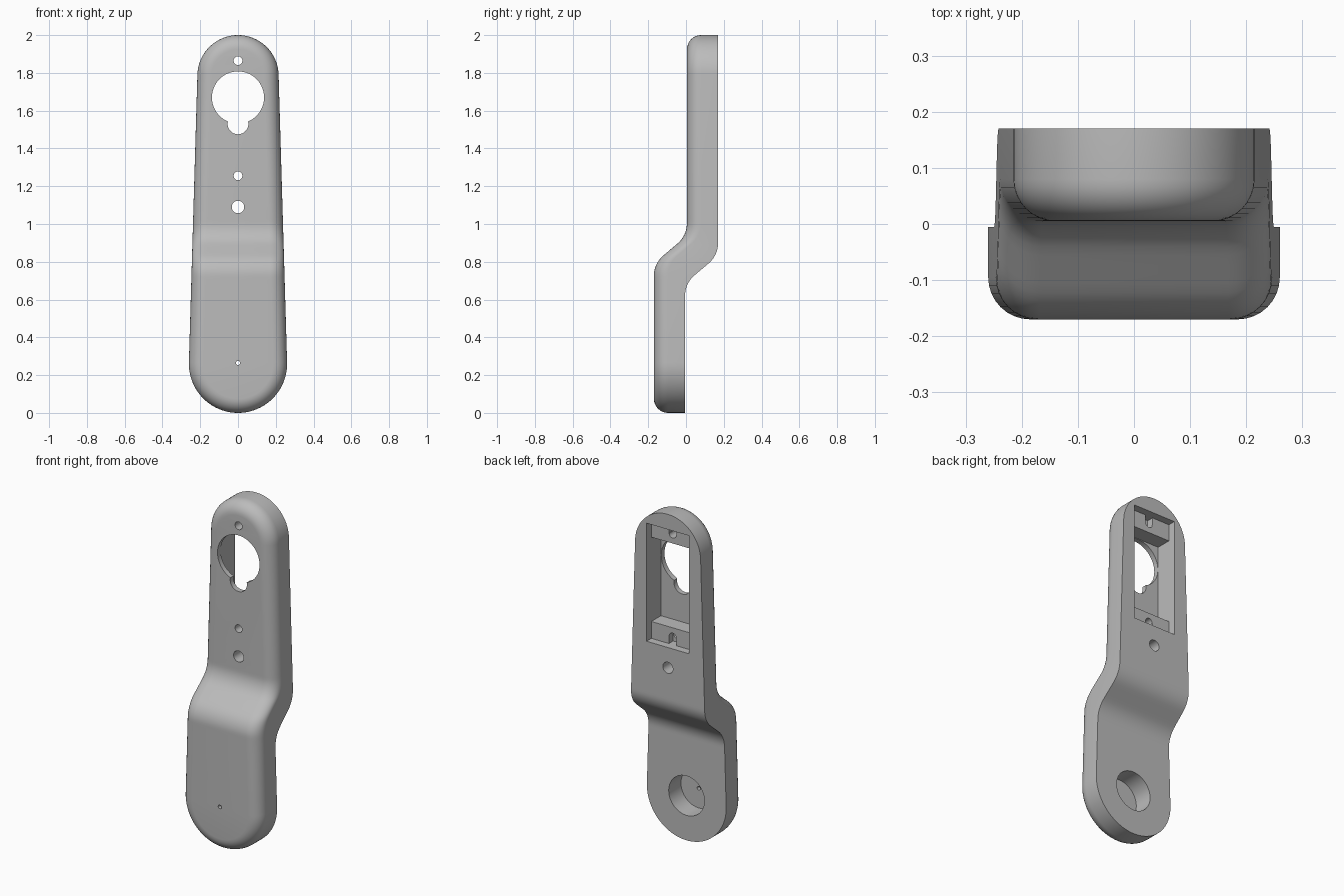
import bpy, bmesh, math

if "Cube" in bpy.data.objects:
    bpy.data.objects.remove(bpy.data.objects["Cube"])

grey = bpy.data.materials.new("mid grey")
grey.use_nodes = True
grey.diffuse_color = (0.5, 0.5, 0.5, 1)
grey.node_tree.nodes["Principled BSDF"].inputs["Base Color"].default_value = (0.5, 0.5, 0.5, 1)

LOW_Z, LOW_R = 0.26, 0.26        # round lower end
TOP_Z, TOP_R = 1.785, 0.215      # round upper end
ROUND = 0.075                    # rounding of the front edge
FRONT, BACK, STEP = -0.17, -0.005, 0.175


def make_object(name, bm):
    bmesh.ops.remove_doubles(bm, verts=bm.verts, dist=1e-5)
    bmesh.ops.recalc_face_normals(bm, faces=bm.faces)
    mesh = bpy.data.meshes.new(name)
    bm.to_mesh(mesh)
    bm.free()
    mesh.materials.append(grey)
    obj = bpy.data.objects.new(name, mesh)
    bpy.context.collection.objects.link(obj)
    return obj


def bend(z, start):
    """Sideways shift of the S bend: arc, sloped line, arc."""
    angle, radius, line = math.radians(50), 0.1425, 0.0957
    arc = radius * math.sin(angle)
    total = 2 * arc + line * math.cos(angle)
    h = z - start
    if h <= 0:
        return 0
    if h >= total:
        return STEP
    if h < arc:
        return radius - math.sqrt(radius ** 2 - h ** 2)
    if h > total - arc:
        return STEP - radius + math.sqrt(radius ** 2 - (total - h) ** 2)
    return STEP / 2 + (h - total / 2) * math.tan(angle)


# Outline samples: arc centre, arc radius, normal angle
tilt = math.asin((LOW_R - TOP_R) / (TOP_Z - LOW_Z))
N = 20
samples = [(LOW_Z, LOW_R, -math.pi / 2 + (tilt + math.pi / 2) * i / N) for i in range(N + 1)]
for i in range(35):
    z = 0.56 + 0.014 * i
    samples.append((z, LOW_R + (TOP_R - LOW_R) * (z - LOW_Z) / (TOP_Z - LOW_Z), tilt))
samples += [(TOP_Z, TOP_R, tilt + (math.pi / 2 - tilt) * i / N) for i in range(N + 1)]


def ring(bm, inset, base, start, lift):
    sides = []
    for s in (1, -1):
        row = []
        for c, r, a in samples:
            z = c + (r - inset) * math.sin(a)
            x = max(0, (r - inset) * math.cos(a))
            row.append(bm.verts.new((s * x, base + bend(z, start) + lift, z)))
        sides.append(row)
    return sides


# Arm body: back ring, then rings rolling over the front edge
bm = bmesh.new()
rings = [ring(bm, 0, BACK, 0.62, 0)]
for k in range(9):
    a = math.pi / 2 * k / 8
    rings.append(ring(bm, ROUND * (1 - math.cos(a)), FRONT, 0.725, ROUND * (1 - math.sin(a))))
for i in range(len(samples) - 1):
    for p, q in zip(rings, rings[1:]):
        for s in (0, 1):
            bm.faces.new((p[s][i], p[s][i + 1], q[s][i + 1], q[s][i]))
    for p in (rings[0], rings[-1]):
        bm.faces.new((p[0][i], p[0][i + 1], p[1][i + 1], p[1][i]))
arm = make_object("bent_arm", bm)


def prism(points, offset):
    bm = bmesh.new()
    face = bm.faces.new([bm.verts.new(p) for p in points])
    out = bmesh.ops.extrude_face_region(bm, geom=[face])
    moved = [v for v in out["geom"] if isinstance(v, bmesh.types.BMVert)]
    bmesh.ops.translate(bm, verts=moved, vec=offset)
    return bm


def cut(name, bm):
    cutter = make_object(name, bm)
    cutter.hide_render = True
    mod = arm.modifiers.new(name, "BOOLEAN")
    mod.operation, mod.solver, mod.object = "DIFFERENCE", "EXACT", cutter
    bpy.ops.object.modifier_apply(modifier=name)
    bpy.data.objects.remove(cutter)


def bore(name, z, r, y0, y1, sides=32):
    pts = [(r * math.cos(2 * math.pi * i / sides), y0, z + r * math.sin(2 * math.pi * i / sides))
           for i in range(sides)]
    cut(name, prism(pts, (0, y1 - y0, 0)))


bpy.ops.object.select_all(action="DESELECT")
bpy.context.view_layer.objects.active = arm
arm.select_set(True)

# Stepped pocket in the back with a ledge at each end
low, high, ledge, floor, shelf = 1.21, 1.91, 0.1, 0.035, 0.125
profile = [(0.3, low), (shelf, low), (shelf, low + ledge), (floor, low + ledge),
           (floor, high - ledge), (shelf, high - ledge), (shelf, high), (0.3, high)]
cut("pocket", prism([(-0.14, y, z) for y, z in profile], (0.28, 0, 0)))

# Small grooves from each ledge hole to the pocket end
for name, z0, z1 in (("lower_groove", low, 1.255), ("upper_groove", 1.865, high)):
    cut(name, prism([(-0.025, 0.085, z0), (0.025, 0.085, z0), (0.025, 0.085, z1), (-0.025, 0.085, z1)],
                    (0, 0.1, 0)))

# Keyhole opening, through holes and round recess
bore("keyhole", 1.67, 0.138, -0.1, 0.1, 64)
bore("keyhole_notch", 1.53, 0.055, -0.1, 0.1)
bore("upper_screw_hole", 1.865, 0.023, -0.3, 0.3)
bore("lower_screw_hole", 1.255, 0.023, -0.3, 0.3)
bore("middle_hole", 1.09, 0.033, -0.3, 0.3)
bore("round_recess", 0.265, 0.117, -0.12, 0.1, 64)
bore("pin_hole", 0.265, 0.011, -0.3, 0.1, 16)

bpy.ops.object.shade_smooth_by_angle(angle=math.radians(30))
